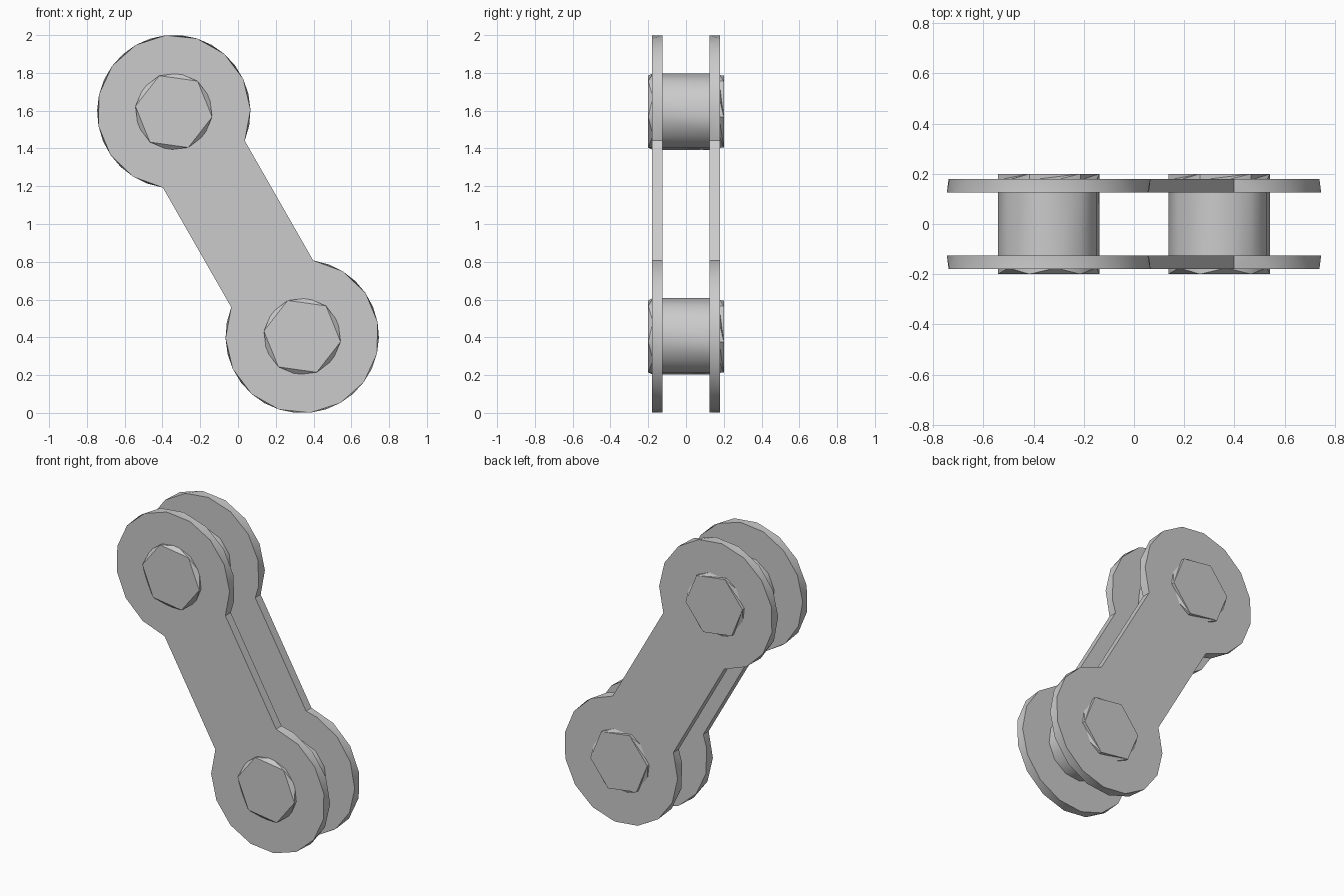
import bpy, bmesh
from math import sin, cos, atan2, hypot, radians, pi

cube = bpy.data.objects.get("Cube")
if cube:
    bpy.data.objects.remove(cube)

steel = bpy.data.materials.new("light grey steel")
steel.use_nodes = True
GREY = (0.6, 0.6, 0.6, 1)
steel.diffuse_color = GREY
steel.node_tree.nodes["Principled BSDF"].inputs["Base Color"].default_value = GREY

EYE_X, EYE_Z = 0.34, 0.595       # eye offset from the middle of the link
HALF_BAR, NECK = 0.25, 0.32      # half bar width, eye centre to neck corner
EYE_R = hypot(HALF_BAR, NECK)
PIN_R = 0.205


def stitch(bm, a, b):
    """Triangulate between two closed loops of (parameter, vertex)."""
    i = j = 0
    while i < len(a) - 1 or j < len(b) - 1:
        if j == len(b) - 1 or (i < len(a) - 1 and a[i + 1][0] <= b[j + 1][0]):
            bm.faces.new((a[i][1], a[i + 1][1], b[j][1]))
            i += 1
        else:
            bm.faces.new((a[i][1], b[j + 1][1], b[j][1]))
            j += 1


def finish(bm, name):
    bmesh.ops.recalc_face_normals(bm, faces=bm.faces)
    mesh = bpy.data.meshes.new(name)
    bm.to_mesh(mesh)
    bm.free()
    mesh.materials.append(steel)
    obj = bpy.data.objects.new(name, mesh)
    bpy.context.collection.objects.link(obj)
    bpy.ops.object.select_all(action='DESELECT')
    obj.select_set(True)
    bpy.context.view_layer.objects.active = obj
    bpy.ops.object.shade_smooth_by_angle(angle=radians(35))


def plate_loop(bm, y, steps):
    """Dumbbell outline: two eye arcs joined by a straight bar."""
    along = atan2(EYE_Z, -EYE_X)
    neck = atan2(HALF_BAR, NECK)
    loop = []
    for end in (0, 1):
        sign = 1 - 2 * end
        for t in steps:
            ang = along + end * pi + (pi - neck) * (2 * t - 1)
            p = (-EYE_X * sign + EYE_R * cos(ang), y,
                 1 + EYE_Z * sign + EYE_R * sin(ang))
            loop.append((2 * end + t, bm.verts.new(p)))
    return loop


def link_plate(name, side):
    n = 12
    bm = bmesh.new()
    outer = plate_loop(bm, side * 0.18, [i / n for i in range(n + 1)])
    # inner outline is staggered by half a step
    inner = plate_loop(bm, side * 0.125,
                       [0] + [(i + 0.5) / n for i in range(n)] + [1])
    for loop in (outer, inner):
        bm.faces.new([v for t, v in loop])
    stitch(bm, outer + [(4, outer[0][1])], inner + [(4, inner[0][1])])
    finish(bm, name)


def pin_loop(bm, x, z, y, sides):
    verts = []
    for i in range(sides):
        ang = radians(-8) + 2 * pi * i / sides
        verts.append((i / sides, bm.verts.new(
            (x + PIN_R * cos(ang), y, z + PIN_R * sin(ang)))))
    return verts + [(1, verts[0][1])]


def pin(name, x, z):
    """Round barrel whose ends narrow to hexagonal caps."""
    bm = bmesh.new()
    loops = [pin_loop(bm, x, z, y, s) for y, s in
             ((-0.2, 6), (-0.175, 12), (0.175, 12), (0.2, 6))]
    for a, b in zip(loops, loops[1:]):
        stitch(bm, a, b)
    for cap in (loops[0], loops[-1]):
        bm.faces.new([v for t, v in cap[:-1]])
    finish(bm, name)


# Side plates
link_plate("front_plate", -1)
link_plate("back_plate", 1)

# Pins through both eyes
pin("upper_pin", -EYE_X, 1 + EYE_Z)
pin("lower_pin", EYE_X, 1 - EYE_Z)
